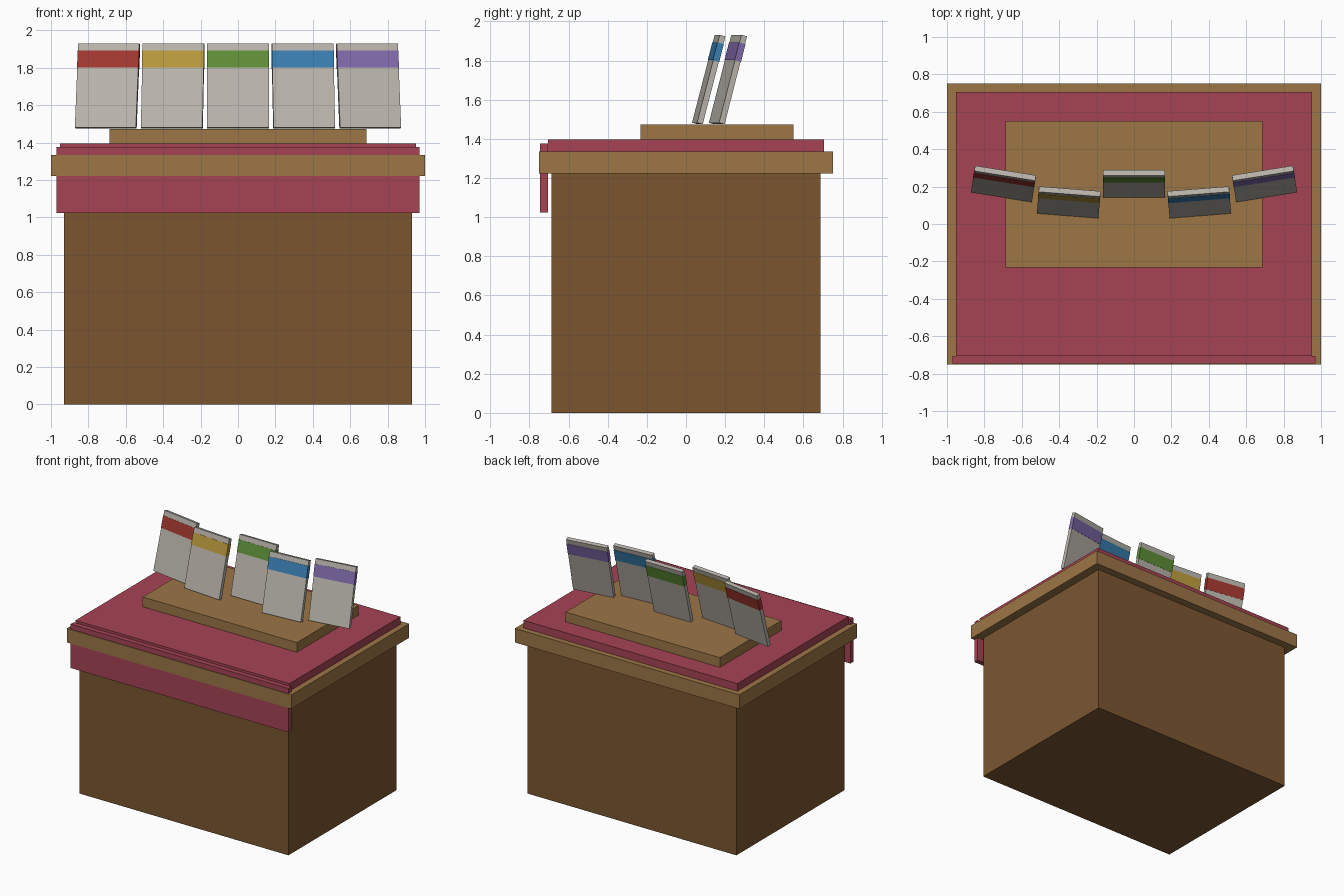
import bpy
from math import radians
from mathutils import Matrix

if "Cube" in bpy.data.objects:
    bpy.data.objects.remove(bpy.data.objects["Cube"])


def material(name, hex_rgb):
    # sRGB hex to linear viewport colour
    rgb = [int(hex_rgb[i:i + 2], 16) / 255 for i in (0, 2, 4)]
    lin = [c / 12.92 if c <= 0.04045 else ((c + 0.055) / 1.055) ** 2.4 for c in rgb]
    mat = bpy.data.materials.new(name)
    mat.diffuse_color = (*lin, 1)
    mat.use_nodes = True
    mat.node_tree.nodes["Principled BSDF"].inputs["Base Color"].default_value = mat.diffuse_color
    return mat


def box(name, x, y, z, mat, matrix=None):
    # Box from (min, max) ranges, optionally placed by a matrix
    verts = [(a, b, c) for a in x for b in y for c in z]
    faces = [(0, 1, 3, 2), (4, 6, 7, 5), (0, 4, 5, 1),
             (2, 3, 7, 6), (0, 2, 6, 4), (1, 5, 7, 3)]
    mesh = bpy.data.meshes.new(name)
    mesh.from_pydata(verts, [], faces)
    mesh.materials.append(mat)
    obj = bpy.data.objects.new(name, mesh)
    bpy.context.collection.objects.link(obj)
    if matrix is not None:
        obj.matrix_world = matrix
    return obj


dark_wood = material("dark_wood", "7B5630")
light_wood = material("light_wood", "9C7646")
cloth = material("red_cloth", "A64353")
card_grey = material("card_grey", "BAB5AC")

# Counter with overhanging top
box("counter_body", (-0.93, 0.93), (-0.687, 0.687), (0, 1.222), dark_wood)
box("counter_top", (-1, 1), (-0.75, 0.75), (1.222, 1.335), light_wood)

# Cloth lying on top and hanging down the front
box("cloth_top", (-0.953, 0.953), (-0.706, 0.706), (1.335, 1.396), cloth)
box("cloth_front_drop", (-0.97, 0.97), (-0.745, -0.706), (1.023, 1.376), cloth)

# Raised display board
box("display_board", (-0.687, 0.687), (-0.232, 0.55), (1.396, 1.474), light_wood)

# Fan of leaning cards, each with a coloured band
W, T, H = 0.33, 0.03, 0.464
colours = [("red", "A03830"), ("yellow", "B89A3C"), ("green", "5F8F38"),
           ("blue", "3A7FB2"), ("purple", "806AAA")]
depths = [0.2145, 0.116, 0.215, 0.116, 0.2145]
for i, (colour, hex_rgb) in enumerate(colours):
    k = i - 2
    place = (Matrix.Translation((0.349 * k, depths[i], 1.703))
             @ Matrix.Rotation(radians(4.5 * k), 4, 'Z')
             @ Matrix.Rotation(radians(-14.5), 4, 'X'))
    box(f"card_{colour}", (-W / 2, W / 2), (-T / 2, T / 2), (-H / 2, H / 2),
        card_grey, place)
    w, t = W / 2 + 0.001, T / 2 + 0.002
    box(f"card_band_{colour}", (-w, w), (-t, t), (0.098, 0.192),
        material(f"band_{colour}", hex_rgb), place)
